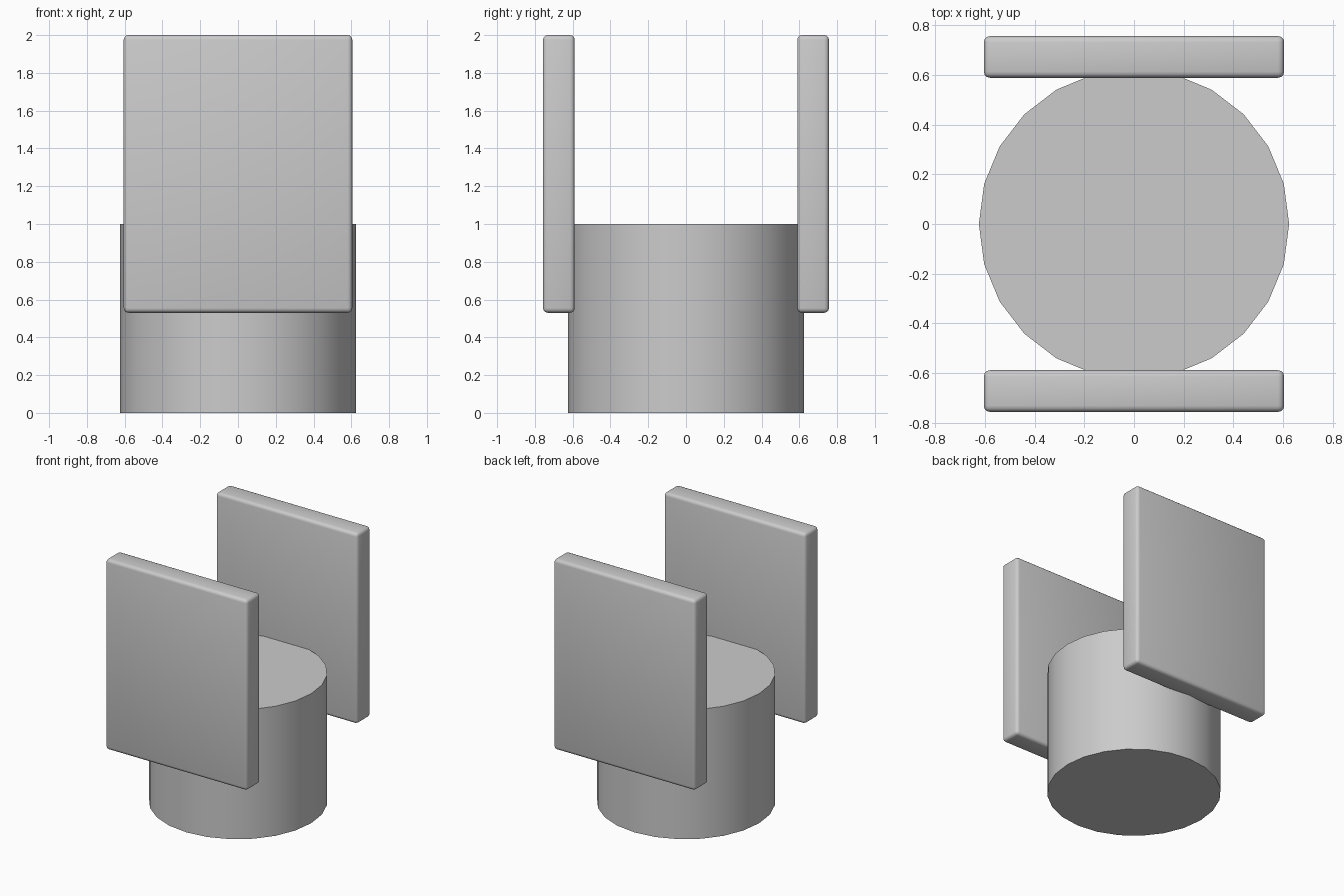
import bpy
import math

cube = bpy.data.objects.get("Cube")
if cube:
    bpy.data.objects.remove(cube, do_unlink=True)

grey = bpy.data.materials.new("light_grey")
grey.use_nodes = True
colour = (0.6, 0.6, 0.6, 1)
grey.diffuse_color = colour
grey.node_tree.nodes["Principled BSDF"].inputs["Base Color"].default_value = colour


def finish(name):
    obj = bpy.context.object
    obj.name = name
    obj.data.materials.append(grey)
    return obj


# Round base drum, 24 sides with smooth walls and sharp rims
bpy.ops.mesh.primitive_cylinder_add(vertices=24, radius=0.625, depth=1, location=(0, 0, 0.5))
finish("base_drum")
bpy.ops.object.shade_smooth_by_angle(angle=math.radians(30))


# Upright rounded plates at front and back
def plate(name, side):
    bpy.ops.mesh.primitive_cube_add(size=1, location=(0, side * 0.673, 1.265))
    obj = finish(name)
    obj.scale = (1.21, 0.168, 1.47)
    bpy.ops.object.transform_apply(location=False, rotation=False, scale=True)
    bevel = obj.modifiers.new("rounded_edges", 'BEVEL')
    bevel.width = 0.025
    bevel.segments = 3
    bpy.ops.object.modifier_apply(modifier=bevel.name)
    bpy.ops.object.shade_smooth_by_angle(angle=math.radians(35))


plate("front_plate", -1)
plate("back_plate", 1)
